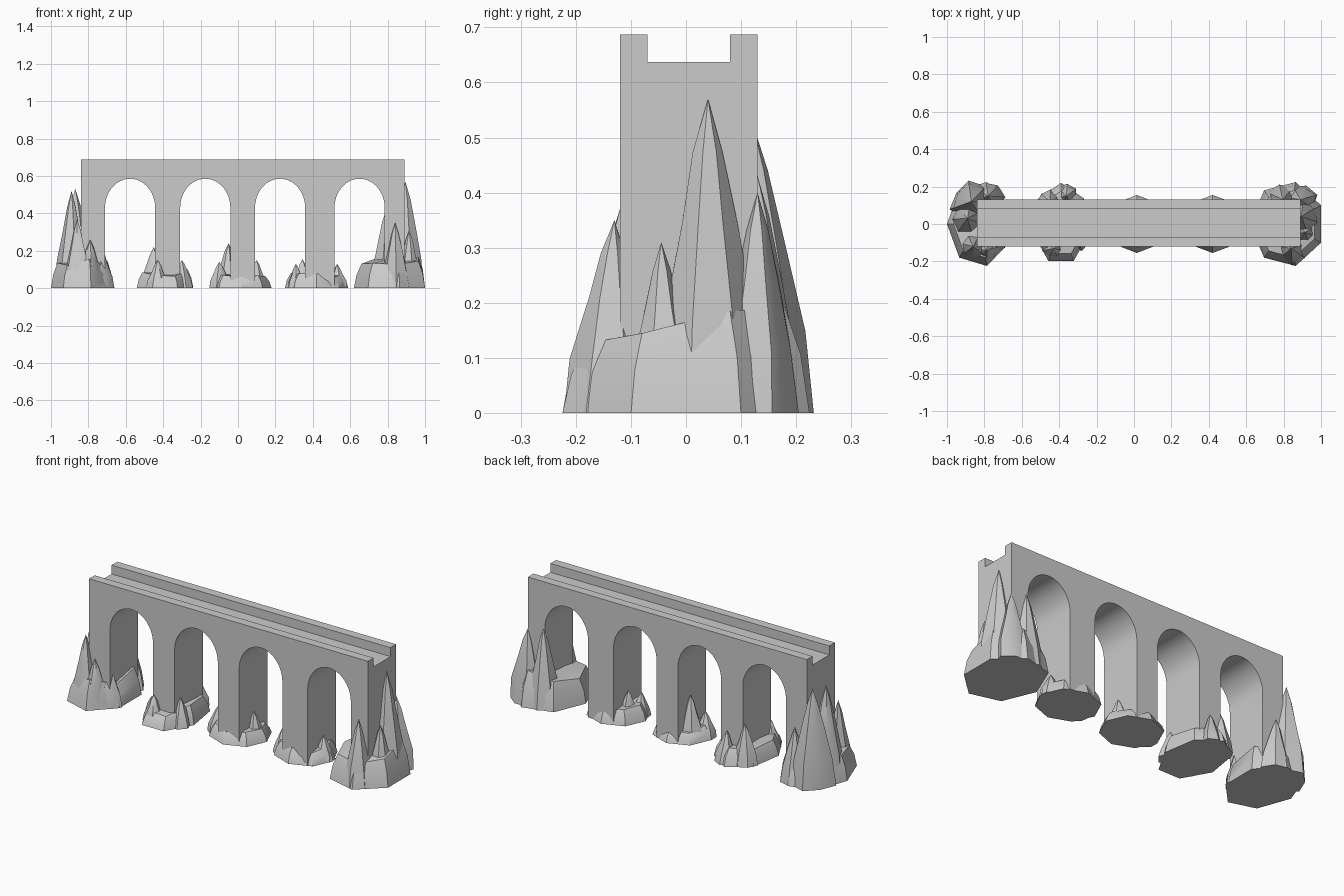
import bpy, bmesh, math, random
from mathutils import Vector

if "Cube" in bpy.data.objects:
    bpy.data.objects.remove(bpy.data.objects["Cube"])

random.seed(7)
stone = bpy.data.materials.new("grey stone")
stone.diffuse_color = (0.6, 0.6, 0.6, 1)
stone.use_nodes = True
stone.node_tree.nodes["Principled BSDF"].inputs["Base Color"].default_value = stone.diffuse_color


def finish(bm, name, angle):
    bmesh.ops.recalc_face_normals(bm, faces=bm.faces)
    me = bpy.data.meshes.new(name)
    bm.to_mesh(me)
    bm.free()
    me.materials.append(stone)
    ob = bpy.data.objects.new(name, me)
    bpy.context.collection.objects.link(ob)
    bpy.ops.object.select_all(action='DESELECT')
    ob.select_set(True)
    bpy.context.view_layer.objects.active = ob
    bpy.ops.object.shade_smooth_by_angle(angle=math.radians(angle))


# Viaduct: arched profile extruded across, with parapets raised from the deck
LEFT, RIGHT, FRONT, BACK, DECK, TOP = -0.84, 0.89, -0.12, 0.13, 0.637, 0.687
ARCH_CENTRES = (-0.577, -0.175, 0.225, 0.65)
HALF_SPAN, SPRING, RISE, STEPS = 0.134, 0.43, 0.155, 24

profile = [(LEFT, DECK), (LEFT, 0)]
for c in ARCH_CENTRES:
    profile.append((c - HALF_SPAN, 0))
    for i in range(STEPS + 1):
        t = math.pi * (1 - i / STEPS)
        profile.append((c + HALF_SPAN * math.cos(t), SPRING + RISE * math.sin(t)))
    profile.append((c + HALF_SPAN, 0))
profile += [(RIGHT, 0), (RIGHT, DECK)]

bm = bmesh.new()
face = bm.faces.new([bm.verts.new((x, FRONT, z)) for x, z in profile])
ext = bmesh.ops.extrude_face_region(bm, geom=[face], use_keep_orig=True)
bmesh.ops.translate(bm, vec=(0, BACK - FRONT, 0),
                    verts=[v for v in ext['geom'] if isinstance(v, bmesh.types.BMVert)])
bmesh.ops.recalc_face_normals(bm, faces=bm.faces)


def deck_faces():
    return [f for f in bm.faces if all(abs(v.co.z - DECK) < 1e-5 for v in f.verts)]


for y in (-0.07, 0.08):
    strips = deck_faces()
    edges = list({e for f in strips for e in f.edges})
    verts = list({v for f in strips for v in f.verts})
    bmesh.ops.bisect_plane(bm, geom=strips + edges + verts, plane_co=(0, y, 0), plane_no=(0, 1, 0))
parapets = [f for f in deck_faces() if not -0.07 < f.calc_center_median().y < 0.08]
ext = bmesh.ops.extrude_face_region(bm, geom=parapets)
bmesh.ops.translate(bm, vec=(0, 0, TOP - DECK),
                    verts=[v for v in ext['geom'] if isinstance(v, bmesh.types.BMVert)])
finish(bm, "arched_viaduct", 30)


# Rocks
def loft(bm, rings, tip):
    for lo, hi in zip(rings, rings[1:]):
        for i in range(len(lo)):
            j = (i + 1) % len(lo)
            bm.faces.new((lo[i], lo[j], hi[j], hi[i]))
    top = rings[-1]
    for i in range(len(top)):
        bm.faces.new((top[i], top[(i + 1) % len(top)], tip))
    bm.faces.new(rings[0][::-1])


def mound(bm, cx, rx, ry, sides, spin, height):
    """Faceted, uneven-shouldered base around a pier."""
    heights = [height * random.uniform(0.75, 1.2) for _ in range(sides)]
    rings = []
    for scale, lift in ((1, 0), (0.93, 0.55), (0.8, 1)):
        ring = []
        for i, h in enumerate(heights):
            a = math.radians(spin) + math.tau * i / sides
            ring.append(bm.verts.new((cx + rx * scale * math.cos(a),
                                      ry * scale * math.sin(a), h * lift)))
        rings.append(ring)
    loft(bm, rings, bm.verts.new((cx, 0, height)))


def crag(bm, x, y, height, sides=7):
    """Jagged spire, wider the taller it is."""
    radius = 0.04 + 0.13 * height
    spin = random.random() * math.tau
    ridge = [random.uniform(0.82, 1.12) for _ in range(sides)]
    rings = []
    for t, r in ((0, 1), (0.28, 0.84), (0.6, 0.5), (0.83, 0.26)):
        ring = []
        for i in range(sides):
            a = spin + math.tau * i / sides
            k = radius * r * ridge[i] * random.uniform(0.93, 1.07)
            px = max(-0.99, min(0.99, x + k * math.cos(a)))
            ring.append(bm.verts.new((px, y + k * math.sin(a), height * t)))
        rings.append(ring)
    loft(bm, rings, bm.verts.new((x, y, height)))


# name: (centre x, x radius, y radius, sides, spin, shoulder height), crags (x, y, height)
ROCKS = {
    "left_end_rocks": ((-0.825, 0.175, 0.23, 7, 180, 0.15), [
        (-0.89, 0.03, 0.52), (-0.87, 0.12, 0.53), (-0.86, -0.12, 0.37),
        (-0.79, -0.14, 0.26), (-0.73, -0.09, 0.22), (-0.78, 0.15, 0.3)]),
    "second_pier_rocks": ((-0.39, 0.155, 0.22, 7, 90, 0.085), [
        (-0.45, 0.12, 0.22), (-0.43, -0.13, 0.15), (-0.30, -0.08, 0.15), (-0.36, 0.15, 0.17)]),
    "middle_pier_rocks": ((0.015, 0.165, 0.155, 8, 0, 0.07), [
        (-0.05, 0.03, 0.24), (0.10, 0.0, 0.15), (-0.10, -0.03, 0.14)]),
    "fourth_pier_rocks": ((0.42, 0.17, 0.155, 8, 0, 0.075), [
        (0.345, 0.02, 0.155), (0.31, -0.05, 0.13), (0.53, 0.0, 0.13)]),
    "right_end_rocks": ((0.82, 0.2, 0.23, 7, 180 / 7, 0.16), [
        (0.895, 0.04, 0.57), (0.795, 0.13, 0.43), (0.84, -0.13, 0.35),
        (0.915, -0.045, 0.31), (0.89, 0.13, 0.4)]),
}
for name, (base, crags) in ROCKS.items():
    bm = bmesh.new()
    mound(bm, *base)
    for spot in crags:
        crag(bm, *spot)
    finish(bm, name, 35)
